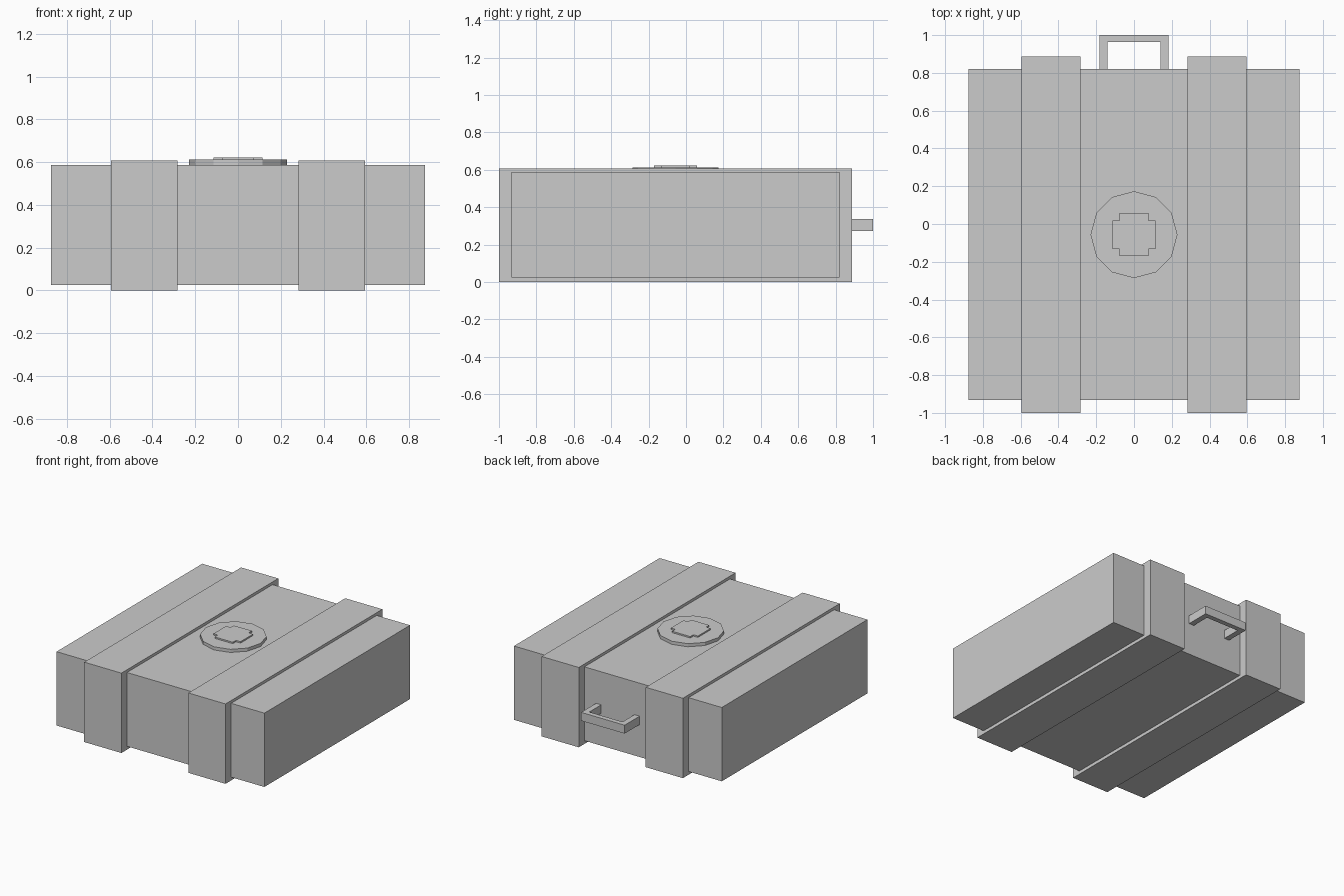
import bpy, bmesh
from math import sin, cos, pi

if "Cube" in bpy.data.objects:
    bpy.data.objects.remove(bpy.data.objects["Cube"])

CY = -0.0565  # centre of the case along y


def finish(name, bm):
    bmesh.ops.recalc_face_normals(bm, faces=bm.faces[:])
    mesh = bpy.data.meshes.new(name)
    bm.to_mesh(mesh)
    bm.free()
    ob = bpy.data.objects.new(name, mesh)
    bpy.context.collection.objects.link(ob)
    return ob


def prism(name, outline, z0, z1):
    """Extrude a flat xy outline from z0 up to z1."""
    bm = bmesh.new()
    face = bm.faces.new([bm.verts.new((x, y, z0)) for x, y in outline])
    top = bmesh.ops.extrude_face_region(bm, geom=[face], use_keep_orig=True)["geom"]
    bmesh.ops.translate(bm, vec=(0, 0, z1 - z0),
                        verts=[v for v in top if isinstance(v, bmesh.types.BMVert)])
    return finish(name, bm)


def loft(name, sections):
    """Bridge rectangular rings (x, half depth, z low, z high) and cap the ends."""
    bm = bmesh.new()
    rings = []
    for x, hy, lo, hi in sections:
        corners = ((-hy, lo), (hy, lo), (hy, hi), (-hy, hi))
        rings.append([bm.verts.new((x, CY + y, z)) for y, z in corners])
    for a, b in zip(rings, rings[1:]):
        for i in range(4):
            j = (i + 1) % 4
            bm.faces.new((a[i], a[j], b[j], b[i]))
    bm.faces.new(rings[0])
    bm.faces.new(rings[-1])
    return finish(name, bm)


# Case with its two raised wrap-around bands
body = (0.876, 0.025, 0.587)
band = (0.9435, 0.0, 0.608)
right = [(0.282, *body), (0.282, *band), (0.595, *band), (0.595, *body), (0.875, *body)]
left = [(-x, *ring) for x, *ring in reversed(right)]
loft("case_with_bands", left + right)

# Carry handle on the back
y0, y1, y2 = CY + body[0], 0.963, 1.0
prism("carry_handle",
      [(-0.183, y0), (-0.183, y2), (0.183, y2), (0.183, y0),
       (0.14, y0), (0.14, y1), (-0.14, y1), (-0.14, y0)], 0.272, 0.336)

# Twelve-sided disc on the lid
prism("lid_disc", [(0.23 * cos(i * pi / 6), CY + 0.23 * sin(i * pi / 6))
                   for i in range(12)], 0.587, 0.611)

# Raised plus shape on the disc
a, b = 0.114, 0.076
quarter = [(a, b), (b, b), (b, a)]
plus = []
for _ in range(4):
    plus += quarter
    quarter = [(-y, x) for x, y in quarter]
prism("disc_plus", [(x, CY + y) for x, y in plus], 0.611, 0.622)
